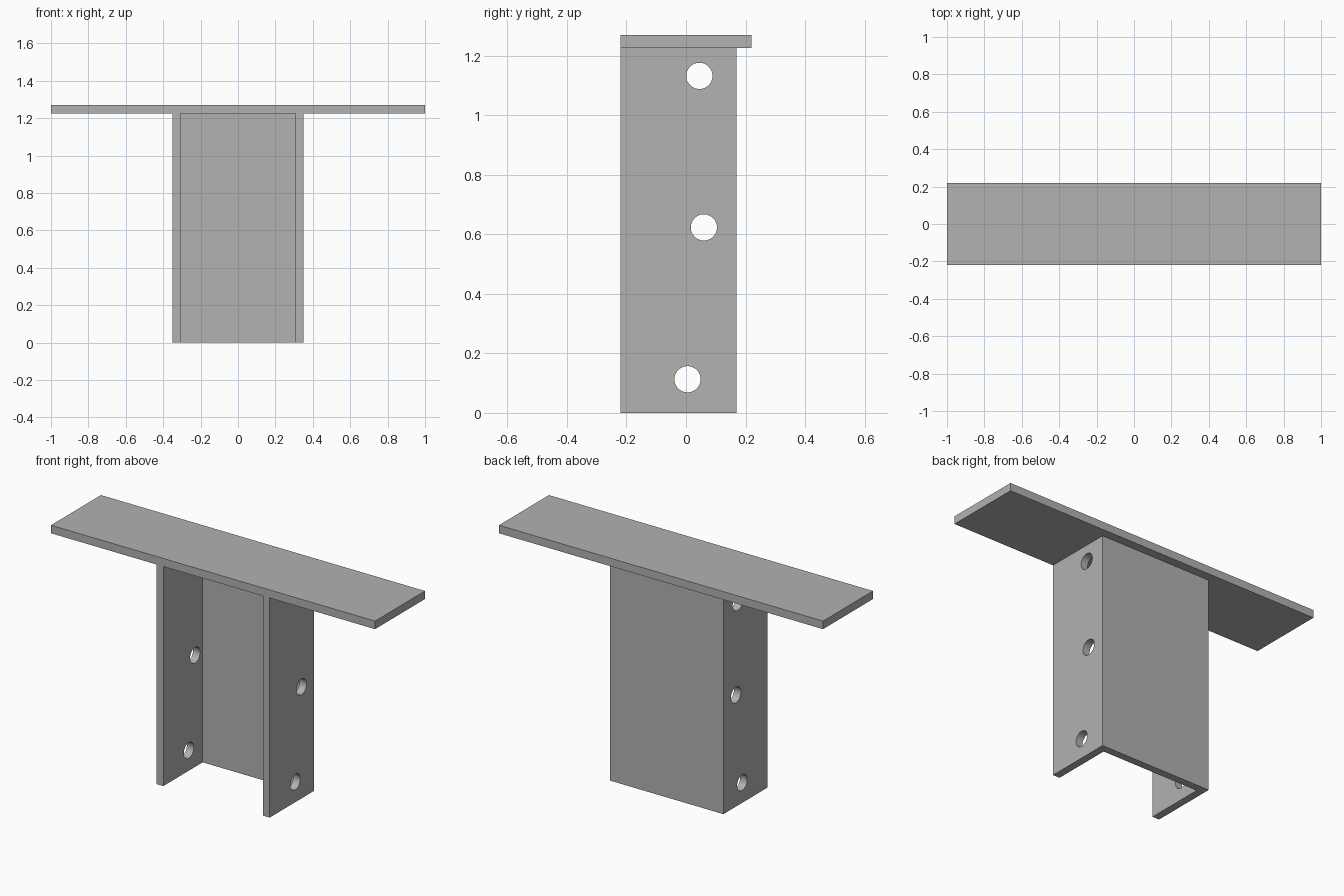
import bpy, bmesh, math

cube = bpy.data.objects.get("Cube")
if cube:
    bpy.data.objects.remove(cube, do_unlink=True)

HALF_W, FRONT, BACK = 0.35, -0.22, 0.17   # channel extents
WALL = 0.043                              # sheet thickness
PLATE_Z, TOP_Z = 1.225, 1.27              # underside and top of plate
HOLE_R = 0.044
HOLES = [(0.005, 0.113), (0.06, 0.623), (0.045, 1.132)]  # y, z

steel = bpy.data.materials.new("grey_steel")
steel.use_nodes = True
grey = (0.445, 0.445, 0.445, 1)
steel.diffuse_color = grey
steel.node_tree.nodes["Principled BSDF"].inputs["Base Color"].default_value = grey


def extrude_outline(name, outline, z0, z1):
    """Extrude a flat xy outline from z0 up to z1."""
    bm = bmesh.new()
    face = bm.faces.new([bm.verts.new((x, y, z0)) for x, y in outline])
    top = bmesh.ops.extrude_face_region(bm, geom=[face])["geom"]
    verts = [v for v in top if isinstance(v, bmesh.types.BMVert)]
    bmesh.ops.translate(bm, verts=verts, vec=(0, 0, z1 - z0))
    bmesh.ops.recalc_face_normals(bm, faces=bm.faces)
    mesh = bpy.data.meshes.new(name)
    bm.to_mesh(mesh)
    bm.free()
    mesh.materials.append(steel)
    obj = bpy.data.objects.new(name, mesh)
    bpy.context.collection.objects.link(obj)
    return obj


# Flat top plate
extrude_outline("top_plate", [(-1, FRONT), (1, FRONT), (1, -FRONT), (-1, -FRONT)],
                PLATE_Z, TOP_Z)

# U-shaped channel, open at the front
inner = HALF_W - WALL
half = [(inner, BACK - WALL), (inner, FRONT), (HALF_W, FRONT), (HALF_W, BACK)]
channel = extrude_outline("channel", half + [(-x, y) for x, y in reversed(half)],
                          0, PLATE_Z)

# Bolt holes through both side walls
bpy.context.view_layer.objects.active = channel
for y, z in HOLES:
    bpy.ops.mesh.primitive_cylinder_add(vertices=48, radius=HOLE_R, depth=1,
                                        location=(0, y, z),
                                        rotation=(0, math.pi / 2, 0))
    cutter = bpy.context.object
    cutter.name = "hole_cutter"
    cutter.hide_render = True
    cutter.data.materials.append(steel)
    cut = channel.modifiers.new("bolt_hole", "BOOLEAN")
    cut.operation = "DIFFERENCE"
    cut.solver = "EXACT"
    cut.object = cutter
    bpy.context.view_layer.objects.active = channel
    bpy.ops.object.modifier_apply(modifier=cut.name)
    bpy.data.objects.remove(cutter, do_unlink=True)

# Smooth hole walls, sharp sheet edges
bpy.ops.object.select_all(action="DESELECT")
channel.select_set(True)
bpy.context.view_layer.objects.active = channel
bpy.ops.object.shade_smooth_by_angle(angle=math.radians(30))
